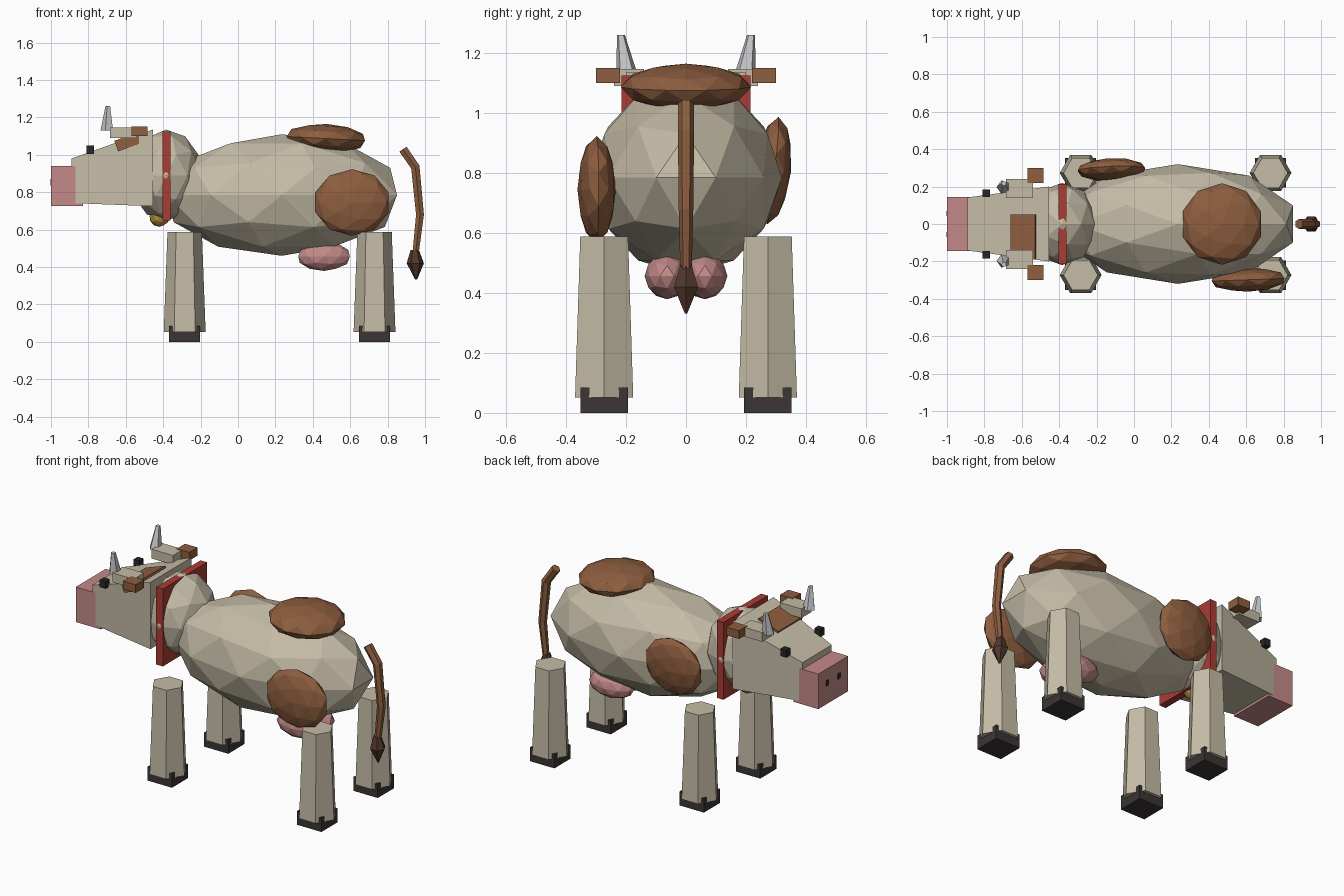
import bpy, bmesh
from math import radians
from mathutils import Matrix, Vector, Euler

cube = bpy.data.objects.get("Cube")
if cube:
    bpy.data.objects.remove(cube, do_unlink=True)


def material(name, *rgb):
    m = bpy.data.materials.new(name)
    m.use_nodes = True
    m.diffuse_color = (*rgb, 1)
    m.node_tree.nodes["Principled BSDF"].inputs["Base Color"].default_value = (*rgb, 1)
    return m


HIDE = material("cream hide", 0.56, 0.505, 0.385)
BROWN = material("brown patch", 0.27, 0.112, 0.05)
PINK = material("pink skin", 0.55, 0.255, 0.25)
RED = material("red collar", 0.40, 0.045, 0.035)
HOOF = material("dark hoof", 0.045, 0.036, 0.036)
BLACK = material("black", 0.02, 0.02, 0.02)
HORN = material("grey horn", 0.60, 0.60, 0.62)
GOLD = material("gold bell", 0.50, 0.30, 0.04)
TUFT = material("dark brown hair", 0.085, 0.038, 0.026)


def finish(name, bm, mat):
    me = bpy.data.meshes.new(name)
    bmesh.ops.recalc_face_normals(bm, faces=bm.faces)
    bm.to_mesh(me)
    bm.free()
    me.materials.append(mat)
    ob = bpy.data.objects.new(name, me)
    bpy.context.collection.objects.link(ob)
    return ob


def place(loc, size, rot=(0, 0, 0)):
    turn = Euler([radians(a) for a in rot]).to_matrix().to_4x4()
    return Matrix.Translation(loc) @ turn @ Matrix.Diagonal((*size, 1))


def blob(name, mat, loc, radii, rot=(0, 0, 0)):
    bm = bmesh.new()
    bmesh.ops.create_icosphere(bm, subdivisions=2, radius=1, matrix=place(loc, radii, rot))
    return finish(name, bm, mat)


def box(name, mat, lo, hi, rot=(0, 0, 0)):
    lo, hi = Vector(lo), Vector(hi)
    bm = bmesh.new()
    bmesh.ops.create_cube(bm, size=1, matrix=place((lo + hi) / 2, hi - lo, rot))
    return finish(name, bm, mat)


def post(name, mat, bottom, top, r1, r2, sides):
    """Tapered prism between two points, with a vertex pointing along y."""
    bottom, top = Vector(bottom), Vector(top)
    bm = bmesh.new()
    bmesh.ops.create_cone(bm, cap_ends=True, segments=sides, radius1=r1, radius2=r2, depth=1,
                          matrix=Matrix.Rotation(radians(90 + 360 / sides), 4, "Z"))
    for v in bm.verts:
        v.co = Vector((v.co.x, v.co.y, 0)) + (top if v.co.z > 0 else bottom)
    return finish(name, bm, mat)


# Body and neck
blob("body", HIDE, (0.235, 0, 0.785), (0.647, 0.32, 0.325))
blob("neck", HIDE, (-0.385, 0, 0.89), (0.195, 0.22, 0.245))
box("collar", RED, (-0.405, -0.215, 0.65), (-0.36, 0.215, 1.125))
blob("bell", GOLD, (-0.42, 0, 0.67), (0.055, 0.055, 0.055))

# Head tapering toward the muzzle
head = box("head", HIDE, (-0.89, -0.2, 0.725), (-0.455, 0.2, 1.135))
for v in head.data.vertices:
    if v.co.x < -0.6:
        v.co.y *= 0.71
        v.co.z = 0.98 if v.co.z > 0.9 else 0.742
box("muzzle", PINK, (-1, -0.145, 0.725), (-0.83, 0.145, 0.94))
box("brow_patch", BROWN, (-0.655, -0.19, 1.04), (-0.515, 0.05, 1.10), (0, -19.6, 0))

# Paired head parts
for side, s in (("left", 1), ("right", -1)):
    def pair(name, mat, lo, hi):
        ys = sorted((s * lo[1], s * hi[1]))
        box(side + name, mat, (lo[0], ys[0], lo[2]), (hi[0], ys[1], hi[2]))
    pair("_nostril", BLACK, (-1.002, 0.042, 0.835), (-0.99, 0.07, 0.87))
    pair("_eye", BLACK, (-0.81, 0.145, 1.005), (-0.77, 0.185, 1.05))
    pair("_ear", HIDE, (-0.685, 0.14, 1.09), (-0.54, 0.24, 1.147))
    pair("_ear_tip", BROWN, (-0.57, 0.22, 1.10), (-0.485, 0.30, 1.15))
    post(side + "_horn", HORN, (-0.698, s * 0.197, 1.13), (-0.695, s * 0.217, 1.26), 0.037, 0.014, 5)
    blob(side + "_udder", PINK, (0.46, s * 0.063, 0.457), (0.145, 0.075, 0.078))

    # Legs and hooves
    for end, x in (("front", -0.285), ("back", 0.73)):
        y = s * 0.273
        post(f"{side}_{end}_leg", HIDE, (x, y, 0.052), (x, y, 0.588), 0.112, 0.092, 6)
        box(f"{side}_{end}_hoof", HOOF, (x - 0.083, y - 0.079, 0), (x + 0.083, y + 0.079, 0.085))

# Coat patches
blob("back_patch", BROWN, (0.47, 0, 1.087), (0.22, 0.218, 0.078), (0, 3, 0))
blob("right_flank_patch", BROWN, (0.61, -0.298, 0.745), (0.205, 0.178, 0.064), (90, 0, 2))
blob("left_shoulder_patch", BROWN, (-0.12, 0.29, 0.808), (0.188, 0.18, 0.06), (84, 0, 2))

# Tail swept along a bent path
curve = bpy.data.curves.new("tail_path", "CURVE")
curve.dimensions = "3D"
curve.bevel_depth = 0.027
curve.bevel_resolution = 1
curve.use_fill_caps = True
path = [(0.882, 1.03, 1), (0.948, 0.935, 1), (0.973, 0.68, 0.9), (0.948, 0.46, 0.7)]
spline = curve.splines.new("POLY")
spline.points.add(len(path) - 1)
for p, (x, z, r) in zip(spline.points, path):
    p.co = (x, 0, z, 1)
    p.radius = r
helper = bpy.data.objects.new("tail_path", curve)
bpy.context.collection.objects.link(helper)
bpy.context.view_layer.update()
tail_mesh = bpy.data.meshes.new_from_object(helper.evaluated_get(bpy.context.evaluated_depsgraph_get()))
bpy.data.objects.remove(helper, do_unlink=True)
tail_mesh.materials.clear()
tail_mesh.materials.append(BROWN)
tail_mesh.polygons.foreach_set("use_smooth", [False] * len(tail_mesh.polygons))
bpy.context.collection.objects.link(bpy.data.objects.new("tail", tail_mesh))

# Tail tuft
post("tuft_top", TUFT, (0.948, 0, 0.42), (0.945, 0, 0.492), 0.046, 0.022, 6)
post("tuft_tip", TUFT, (0.948, 0, 0.42), (0.952, 0, 0.332), 0.046, 0.005, 6)
